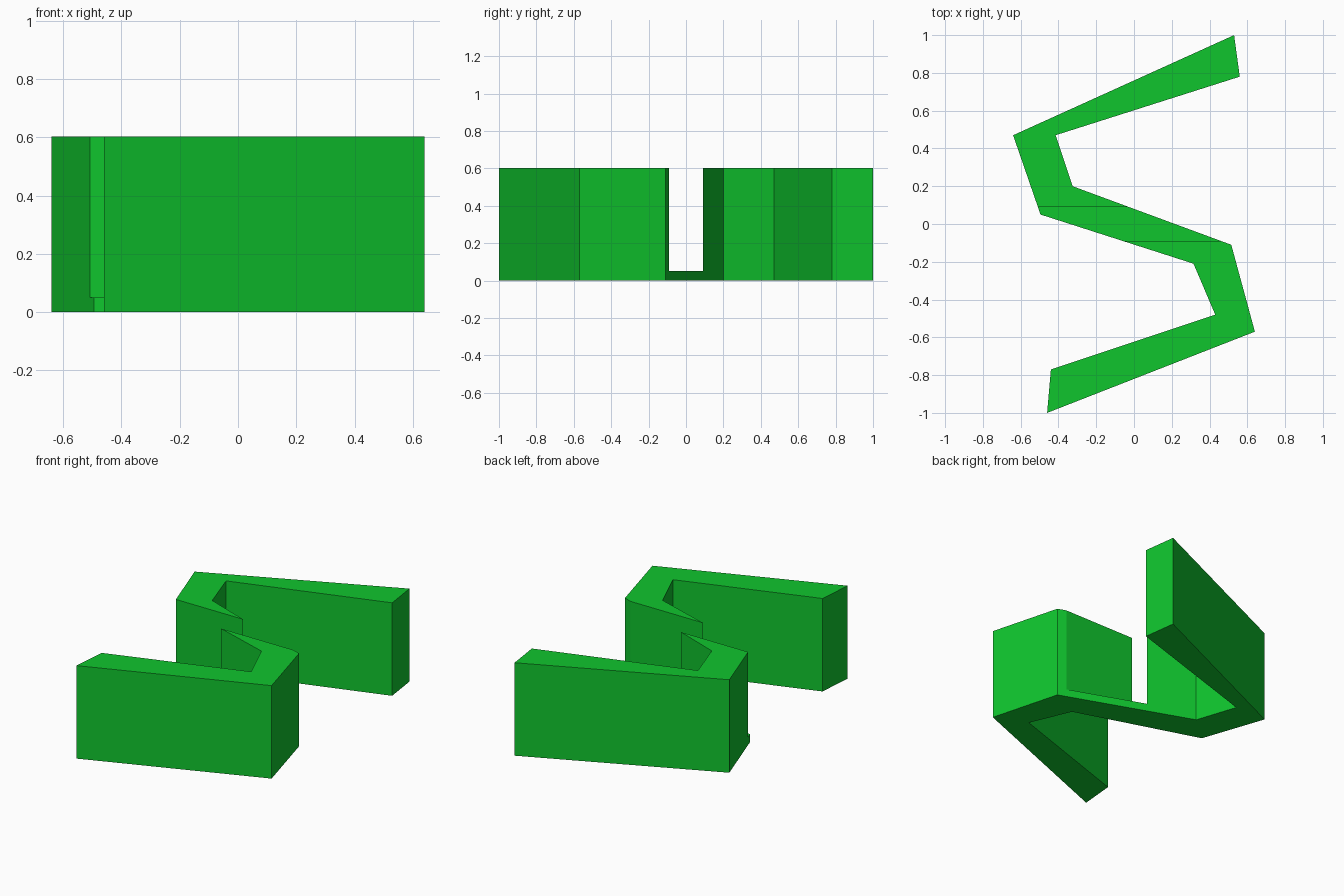
import bpy
import bmesh

cube = bpy.data.objects.get("Cube")
if cube:
    bpy.data.objects.remove(cube, do_unlink=True)

HEIGHT = 0.603
FLOOR = 0.05
NOTCH = 0.09

green = bpy.data.materials.new("bright_green")
green.use_nodes = True
colour = (0.005, 0.56, 0.027, 1)
green.diffuse_color = colour
green.node_tree.nodes["Principled BSDF"].inputs["Base Color"].default_value = colour


def prism(name, outline, bottom, top):
    """Extrude a flat outline upwards into a closed block."""
    bm = bmesh.new()
    base = bm.faces.new([bm.verts.new((x, y, bottom)) for x, y in outline])
    raised = bmesh.ops.extrude_face_region(bm, geom=[base], use_keep_orig=True)
    verts = [v for v in raised["geom"] if isinstance(v, bmesh.types.BMVert)]
    bmesh.ops.translate(bm, verts=verts, vec=(0, 0, top - bottom))
    bmesh.ops.recalc_face_normals(bm, faces=bm.faces)
    mesh = bpy.data.meshes.new(name)
    bm.to_mesh(mesh)
    bm.free()
    mesh.materials.append(green)
    obj = bpy.data.objects.new(name, mesh)
    bpy.context.collection.objects.link(obj)
    return obj


# Zigzag wall, seen from above
outline = [(0.53, 1.0), (-0.64, 0.47), (-0.495, 0.05), (0.315, -0.21),
           (0.43, -0.48), (-0.44, -0.77), (-0.46, -1.0), (0.64, -0.57),
           (0.515, -0.11), (-0.325, 0.20), (-0.415, 0.47), (0.56, 0.78)]
wall = prism("zigzag_wall", outline, 0, HEIGHT)

# Notch across the middle, leaving a thin floor
gap = [(-1, -NOTCH), (1, -NOTCH), (1, NOTCH), (-1, NOTCH)]
cutter = prism("notch_cutter", gap, FLOOR, 1)
cutter.hide_render = True

cut = wall.modifiers.new("notch", "BOOLEAN")
cut.operation = "DIFFERENCE"
cut.solver = "EXACT"
cut.object = cutter
bpy.context.view_layer.objects.active = wall
bpy.ops.object.modifier_apply(modifier=cut.name)
bpy.data.objects.remove(cutter, do_unlink=True)
